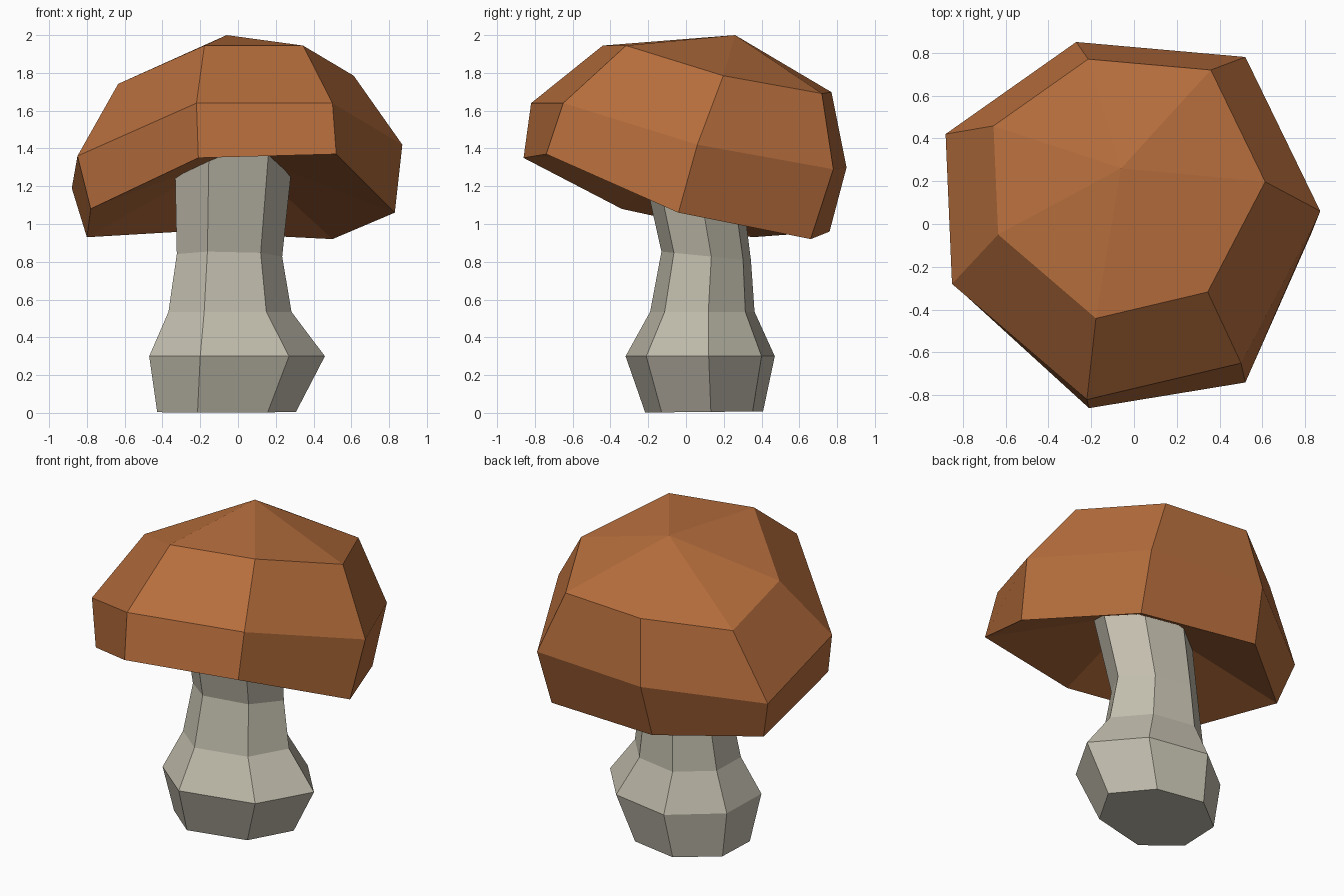
import bpy, bmesh
from mathutils import Vector

if "Cube" in bpy.data.objects:
    bpy.data.objects.remove(bpy.data.objects["Cube"])


def material(name, rgb):
    m = bpy.data.materials.new(name)
    m.diffuse_color = (*rgb, 1)
    m.use_nodes = True
    m.node_tree.nodes["Principled BSDF"].inputs["Base Color"].default_value = m.diffuse_color
    return m


def ring(outline, centre, scale, slope=0):
    """Scale an outline about its own origin, move it to centre, tilt along y."""
    c = Vector(centre)
    pts = [c + Vector(p).to_3d() * scale for p in outline]
    return [p + Vector((0, 0, slope * (p.y - c.y))) for p in pts]


def loft(name, rings, mat, bottom_tip=None, top_tip=None):
    """Skin rings from bottom to top; close ends with a fan or a flat face."""
    bm = bmesh.new()
    loops = [[bm.verts.new(p) for p in r] for r in rings]
    n = len(loops[0])
    for a, b in zip(loops, loops[1:]):
        for i in range(n):
            j = (i + 1) % n
            bm.faces.new((a[i], a[j], b[j], b[i]))
    for loop, tip in ((loops[0][::-1], bottom_tip), (loops[-1], top_tip)):
        if tip is None:
            bm.faces.new(loop)
        else:
            t = bm.verts.new(tip)
            for i in range(n):
                bm.faces.new((loop[i], loop[(i + 1) % n], t))
    bmesh.ops.recalc_face_normals(bm, faces=bm.faces[:])
    me = bpy.data.meshes.new(name)
    bm.to_mesh(me)
    bm.free()
    me.materials.append(mat)
    ob = bpy.data.objects.new(name, me)
    bpy.context.collection.objects.link(ob)
    return ob


orange = material("cap orange brown", (0.47, 0.155, 0.046))
grey = material("stem warm grey", (0.54, 0.51, 0.42))

# Stem: one seven-sided outline, resized and shifted up the height
stem_outline = [(-.17, -.40), (.30, -.29), (.49, .04), (.25, .32),
                (-.14, .39), (-.43, .16), (-.44, -.18)]
stem_levels = [((-.08, .10, .005), .79, 0.01), ((-.03, .08, .30), 1, 0),
               ((-.06, .09, .535), .70, 0), ((-.06, .11, .83), .60, -.1),
               ((-.04, .02, 1.34), .67, -.15)]
loft("stem", [ring(stem_outline, *lv) for lv in stem_levels], grey)

# Cap: tilted rim, widest ring, and the same ring shrunk for the shoulder
rim = [(-.21, -.86, 1.35), (.52, -.74, 1.37), (.83, -.04, 1.06), (.50, .66, .92),
       (-.29, .76, .96), (-.80, .35, .93), (-.78, -.34, 1.08)]
wide = [(-.19, -.87, .234), (.53, -.70, .234), (.90, .01, .014), (.55, .73, -.116),
        (-.24, .80, -.106), (-.85, .37, -.216), (-.82, -.33, -.046)]
loft("cap", [[Vector(p) for p in rim],
             ring(wide, (-.03, .05, 1.406), 1),
             ring(wide, (-.04, .19, 1.775), .725)],
     orange, bottom_tip=(0, .02, 1.38), top_tip=(-.06, .26, 2.0))
